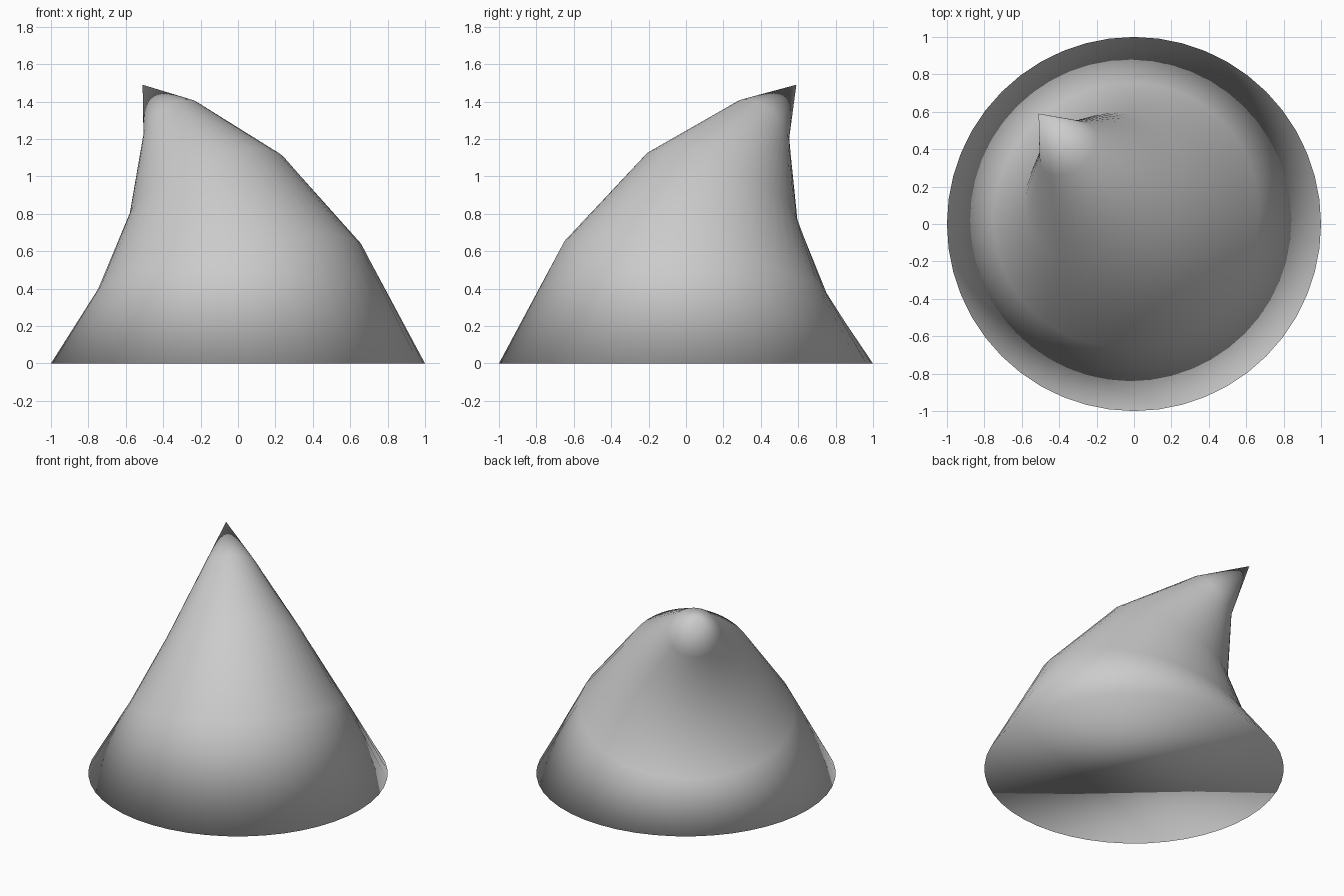
import bpy, bmesh
from math import radians, cos, sin, tau
from mathutils import Vector, Matrix

if "Cube" in bpy.data.objects:
    bpy.data.objects.remove(bpy.data.objects["Cube"])

SIDES = 48
BEND = Vector((-0.655, 0.755, 0)).normalized()   # direction the tip leans
AXIS = Vector((0, 0, 1)).cross(BEND)

# ring stations: lean distance, height, radius, tilt in degrees
STATIONS = [
    (0.0, 0.0, 1.0, 0),
    (0.066, 0.50, 0.72, 15),
    (0.243, 0.915, 0.45, 31.5),
    (0.537, 1.285, 0.175, 47),
]
TIP = Vector((-0.51, 0.59, 1.49))

bm = bmesh.new()

# tilted rings along the curved spine
rings = []
for lean, height, radius, tilt in STATIONS:
    centre = BEND * lean + Vector((0, 0, height))
    rot = Matrix.Rotation(radians(tilt), 3, AXIS)
    rings.append([
        bm.verts.new(centre + rot @ Vector((radius * cos(tau * i / SIDES),
                                            radius * sin(tau * i / SIDES), 0)))
        for i in range(SIDES)])

# side walls
for low, high in zip(rings, rings[1:]):
    for i in range(SIDES):
        j = (i + 1) % SIDES
        bm.faces.new((low[i], low[j], high[j], high[i]))

# pointed tip and closed base
tip = bm.verts.new(TIP)
for i in range(SIDES):
    bm.faces.new((rings[-1][i], rings[-1][(i + 1) % SIDES], tip))
bm.faces.new(rings[0][::-1])

# the whole body is smooth, base included
for f in bm.faces:
    f.smooth = True

mesh = bpy.data.meshes.new("bent_cone")
bm.to_mesh(mesh)
bm.free()
bpy.context.collection.objects.link(bpy.data.objects.new("bent_cone", mesh))
